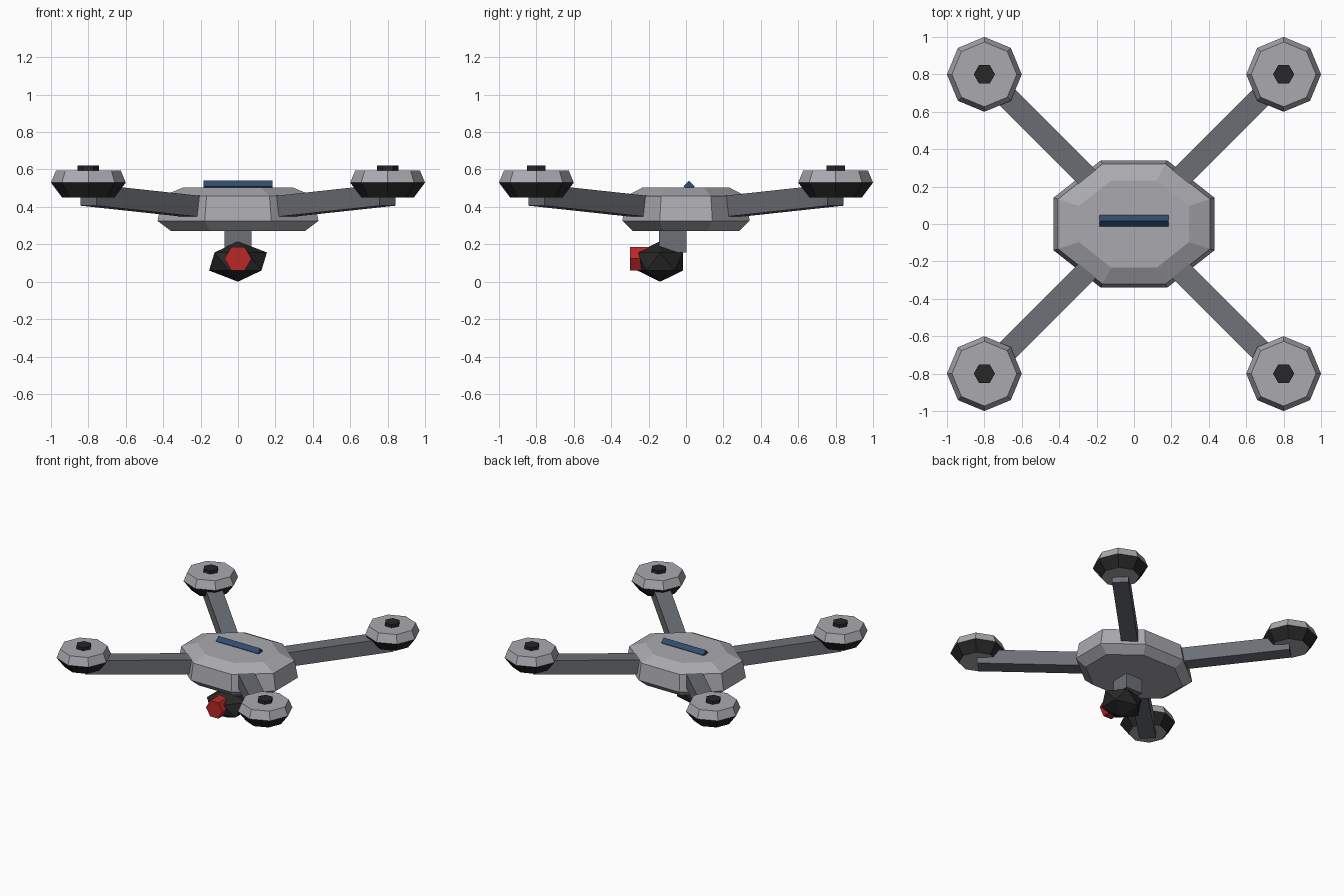
import bpy, bmesh, math
from mathutils import Matrix

if "Cube" in bpy.data.objects:
    bpy.data.objects.remove(bpy.data.objects["Cube"])


def material(name, r, g, b):
    m = bpy.data.materials.new(name)
    m.diffuse_color = (r, g, b, 1)
    m.use_nodes = True
    m.node_tree.nodes["Principled BSDF"].inputs["Base Color"].default_value = m.diffuse_color
    return m


LIGHT = material("light_grey", 0.40, 0.40, 0.43)
DARK = material("dark_grey", 0.15, 0.16, 0.18)
BLACK = material("black", 0.02, 0.02, 0.02)
RED = material("red", 0.5, 0.02, 0.02)
BLUE = material("blue", 0.03, 0.07, 0.16)


def finish(name, bm, mats, matrix=Matrix()):
    bmesh.ops.recalc_face_normals(bm, faces=bm.faces)
    bm.transform(matrix)
    mesh = bpy.data.meshes.new(name)
    bm.to_mesh(mesh)
    bm.free()
    for m in mats:
        mesh.materials.append(m)
    obj = bpy.data.objects.new(name, mesh)
    bpy.context.collection.objects.link(obj)
    return obj


def stack(name, rings, sides, mats, phase=0.0, matrix=Matrix(), dark_band=False):
    """Flat-sided solid from (z, radius) rings; dark_band puts slot 1 on the lowest side band."""
    bm = bmesh.new()
    loops = []
    for z, r in rings:
        angles = [phase + 2 * math.pi * i / sides for i in range(sides)]
        loops.append([bm.verts.new((r * math.cos(a), r * math.sin(a), z)) for a in angles])
    for k, (lo, hi) in enumerate(zip(loops, loops[1:])):
        for i in range(sides):
            j = (i + 1) % sides
            f = bm.faces.new((lo[i], lo[j], hi[j], hi[i]))
            f.material_index = int(dark_band and k == 0)
    bm.faces.new(loops[0][::-1])
    bm.faces.new(loops[-1])
    return finish(name, bm, mats, matrix)


# Faceted octagonal hull
k = 1 / math.cos(math.pi / 8)
stack("hull", [(0.27, 0.83 * k), (0.325, k), (0.457, 0.945 * k), (0.503, 0.685 * k)],
      8, [LIGHT], math.pi / 8, Matrix.Diagonal((0.43, 0.34, 1, 1)))

# Diamond-section bar on the roof
stack("roof_bar", [(-0.185, 0.03), (0.185, 0.03)], 4, [BLUE], 0,
      Matrix.Translation((0, 0.017, 0.51)) @ Matrix.Rotation(math.pi / 2, 4, 'Y'))

# Four rising arms, each with a rotor pod and hub
for sx, side in ((-1, "left"), (1, "right")):
    for sy, end in ((-1, "front"), (1, "back")):
        tag = end + "_" + side
        bm = bmesh.new()
        bmesh.ops.create_cube(bm, size=1)
        turn = math.atan2(sy, sx)
        for v in bm.verts:
            outer = v.co.x > 0
            along = (0.8 if outer else 0.2) * math.sqrt(2)
            mid = 0.463 if outer else 0.398
            v.co = (along, v.co.y * 0.12, mid + v.co.z * 0.113)
        finish("arm_" + tag, bm, [DARK], Matrix.Rotation(turn, 4, 'Z'))
        place = Matrix.Translation((0.8 * sx, 0.8 * sy, 0))
        stack("rotor_pod_" + tag, [(0.45, 0.14), (0.53, 0.2), (0.595, 0.173)],
              8, [LIGHT, BLACK], 0, place, True)
        stack("rotor_hub_" + tag, [(0.57, 0.057), (0.62, 0.057)], 6, [BLACK], 0, place)

# Camera neck
bm = bmesh.new()
bmesh.ops.create_cube(bm, size=1)
finish("camera_neck", bm, [DARK],
       Matrix.Translation((0, -0.07, 0.23)) @ Matrix.Diagonal((0.145, 0.148, 0.15, 1)))

# Faceted camera ball
bm = bmesh.new()
bmesh.ops.create_icosphere(bm, subdivisions=1, radius=1)
finish("camera_ball", bm, [BLACK],
       Matrix.Translation((0, -0.138, 0.108)) @ Matrix.Diagonal((0.173, 0.144, 0.108, 1)))

# Hexagonal lens facing forward
stack("camera_lens", [(0.15, 0.072), (0.30, 0.072)], 6, [RED], 0,
      Matrix.Translation((0, 0, 0.123)) @ Matrix.Rotation(math.pi / 2, 4, 'X'))
